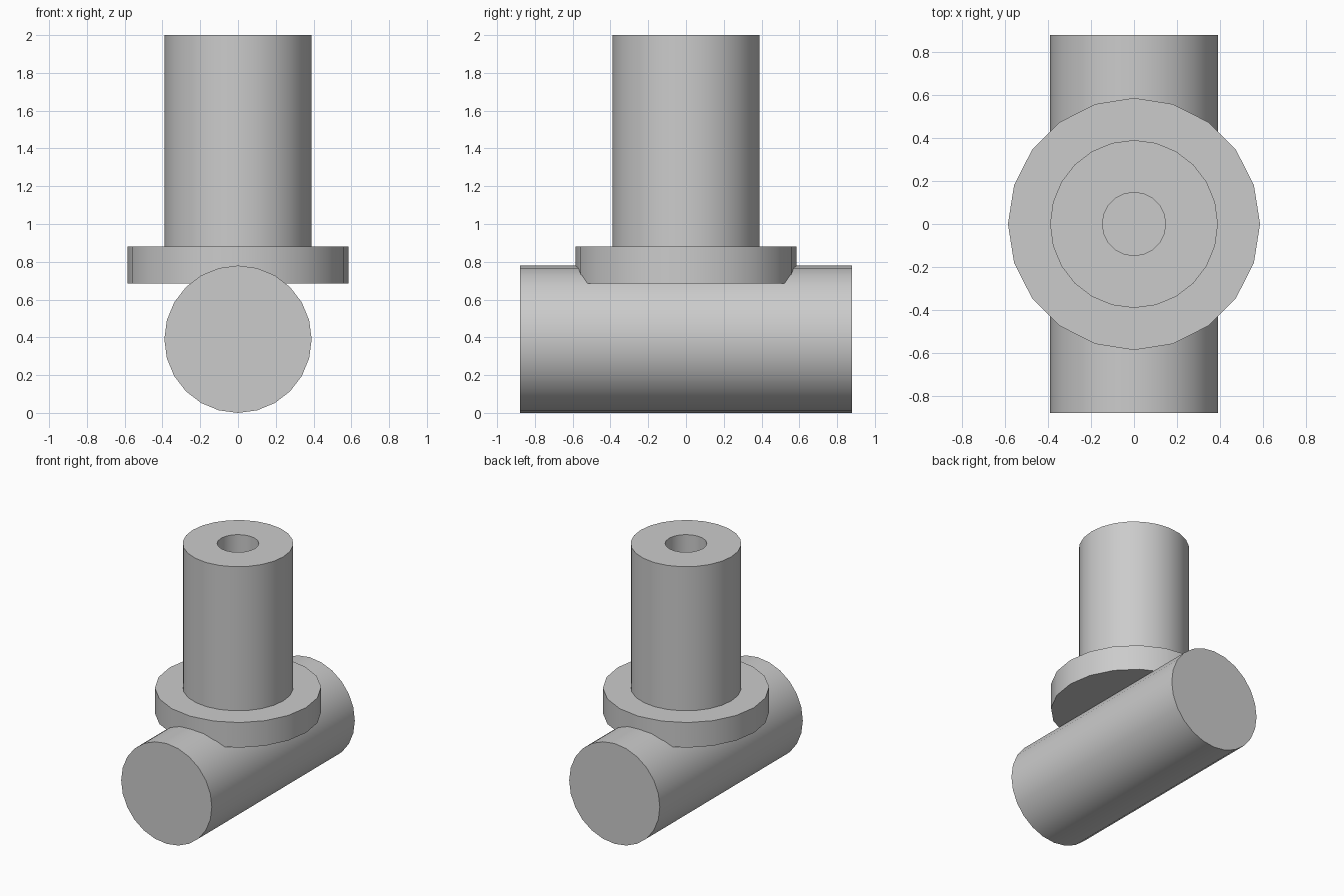
import bpy
import math

cube = bpy.data.objects.get("Cube")
if cube:
    bpy.data.objects.remove(cube, do_unlink=True)

grey = bpy.data.materials.new("plain grey")
colour = (0.6, 0.6, 0.6, 1)
grey.use_nodes = True
grey.diffuse_color = colour
grey.node_tree.nodes["Principled BSDF"].inputs["Base Color"].default_value = colour


def cylinder(name, sides, radius, depth, centre_z, rotation=(0, 0, 0)):
    bpy.ops.mesh.primitive_cylinder_add(
        vertices=sides, radius=radius, depth=depth,
        location=(0, 0, centre_z), rotation=rotation)
    obj = bpy.context.object
    obj.name = name
    obj.data.materials.append(grey)
    return obj


def smooth(obj):
    bpy.ops.object.select_all(action="DESELECT")
    obj.select_set(True)
    bpy.context.view_layer.objects.active = obj
    bpy.ops.object.shade_smooth_by_angle(angle=math.radians(30))


FLANGE_TOP = 0.88
FLANGE_BOTTOM = 0.685
POST_HEIGHT = 2 - FLANGE_TOP

# Horizontal bar running front to back
bar = cylinder("crossbar", 24, 0.39, 1.757, 0.39, (math.pi / 2, 0, 0))
smooth(bar)

# Collar resting over the bar
collar = cylinder("collar", 20, 0.586, FLANGE_TOP - FLANGE_BOTTOM,
                  (FLANGE_TOP + FLANGE_BOTTOM) / 2)
smooth(collar)

# Upright post with a bore down to the collar
post = cylinder("post", 24, 0.39, POST_HEIGHT, FLANGE_TOP + POST_HEIGHT / 2)
cutter = cylinder("bore_cutter", 20, 0.147, POST_HEIGHT + 0.2,
                  FLANGE_TOP + POST_HEIGHT / 2)
cutter.hide_render = True
cutter.hide_set(True)
bore = post.modifiers.new("bore", "BOOLEAN")
bore.operation = "DIFFERENCE"
bore.solver = "EXACT"
bore.object = cutter
bpy.ops.object.select_all(action="DESELECT")
post.select_set(True)
bpy.context.view_layer.objects.active = post
bpy.ops.object.modifier_apply(modifier="bore")
bpy.data.objects.remove(cutter, do_unlink=True)
smooth(post)
